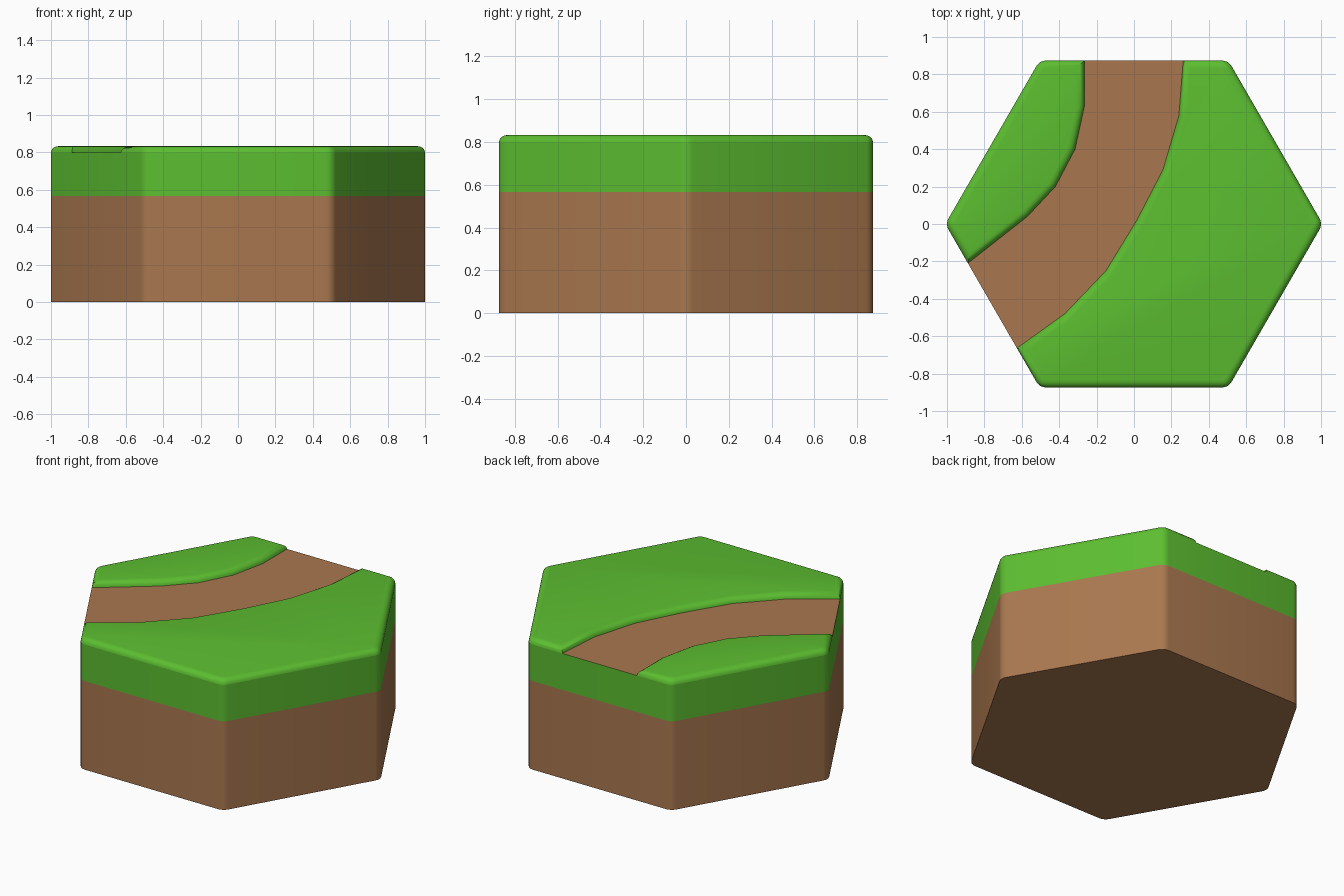
import bpy, math
from mathutils import Vector

if "Cube" in bpy.data.objects:
    bpy.data.objects.remove(bpy.data.objects["Cube"])

APOTHEM, R_CORNER = 0.874, 0.06
Z_DIRT, Z_PATH, Z_TOP = 0.566, 0.799, 0.833
BEVEL = 0.04


def material(name, rgb):
    m = bpy.data.materials.new(name)
    m.diffuse_color = (*rgb, 1)
    m.use_nodes = True
    m.node_tree.nodes["Principled BSDF"].inputs["Base Color"].default_value = m.diffuse_color
    return m


dirt = material("dirt brown", (0.40, 0.187, 0.078))
grass = material("grass green", (0.107, 0.515, 0.03))


def corner(deg, steps=4):
    """Rounded hexagon corner pointing along the given direction."""
    d = (APOTHEM - R_CORNER) / math.cos(math.pi / 6)
    c = Vector((math.cos(math.radians(deg)), math.sin(math.radians(deg)))) * d
    angles = [math.radians(deg - 30 + 60 * i / steps) for i in range(steps + 1)]
    return [c + Vector((math.cos(a), math.sin(a))) * R_CORNER for a in angles]


def inset(pts, dist):
    """Mitred inward offset of a counter-clockwise outline."""
    out = []
    for i, p in enumerate(pts):
        d1 = (p - pts[i - 1]).normalized()
        d2 = (pts[(i + 1) % len(pts)] - p).normalized()
        n1, n2 = Vector((-d1.y, d1.x)), Vector((-d2.y, d2.x))
        out.append(p + (n1 + n2) * (dist / (1 + n1.dot(n2))))
    return out


def layered(name, outline, profile, mat, bottom=False, top=False):
    """Stack of outlines given as (inset, height) pairs."""
    n = len(outline)
    verts, faces = [], []
    for d, z in profile:
        verts += [(p.x, p.y, z) for p in inset(outline, d)]
    for k in range(len(profile) - 1):
        for i in range(n):
            j = (i + 1) % n
            faces.append((k * n + i, k * n + j, k * n + n + j, k * n + n + i))
    if bottom:
        faces.append(tuple(reversed(range(n))))
    if top:
        faces.append(tuple(range(len(verts) - n, len(verts))))
    me = bpy.data.meshes.new(name)
    me.from_pydata(verts, [], faces)
    me.materials.append(mat)
    ob = bpy.data.objects.new(name, me)
    bpy.context.collection.objects.link(ob)
    bpy.context.view_layer.objects.active = ob
    ob.select_set(True)
    bpy.ops.object.shade_smooth_by_angle(angle=math.radians(40))
    ob.select_set(False)
    return ob


# Outlines: hexagon and the two banks of the curved path
hexagon = [p for k in range(6) for p in corner(60 * k)]
inner = [Vector(p) for p in ((-0.265, APOTHEM), (-0.265, 0.63), (-0.315, 0.40),
                             (-0.42, 0.20), (-0.57, 0.04), (-0.888, -0.21))]
outer = [Vector(p) for p in ((0.263, APOTHEM), (0.24, 0.58), (0.155, 0.29), (0.015, 0.02),
                             (-0.15, -0.25), (-0.37, -0.48), (-0.626, -0.664))]

# Dirt block and straight grass side band
layered("dirt_base", hexagon, [(0, 0), (0, Z_DIRT)], dirt, bottom=True)
layered("grass_side", hexagon, [(0, Z_DIRT), (0, Z_PATH)], grass)

# Path surface
layered("dirt_path", inner + outer[::-1], [(0, Z_PATH)], dirt, top=True)

# Raised grass on both sides, with rounded edges
steps = 4
rounding = []
for i in range(steps + 1):
    a = math.pi / 2 * i / steps
    rounding.append((BEVEL * (1 - math.cos(a)), Z_PATH + (Z_TOP - Z_PATH) * math.sin(a)))
large = [p for k in (240, 300, 0, 60) for p in corner(k)] + outer
small = corner(120) + corner(180) + inner[::-1]
layered("grass_large", large, rounding, grass, top=True)
layered("grass_small", small, rounding, grass, top=True)
